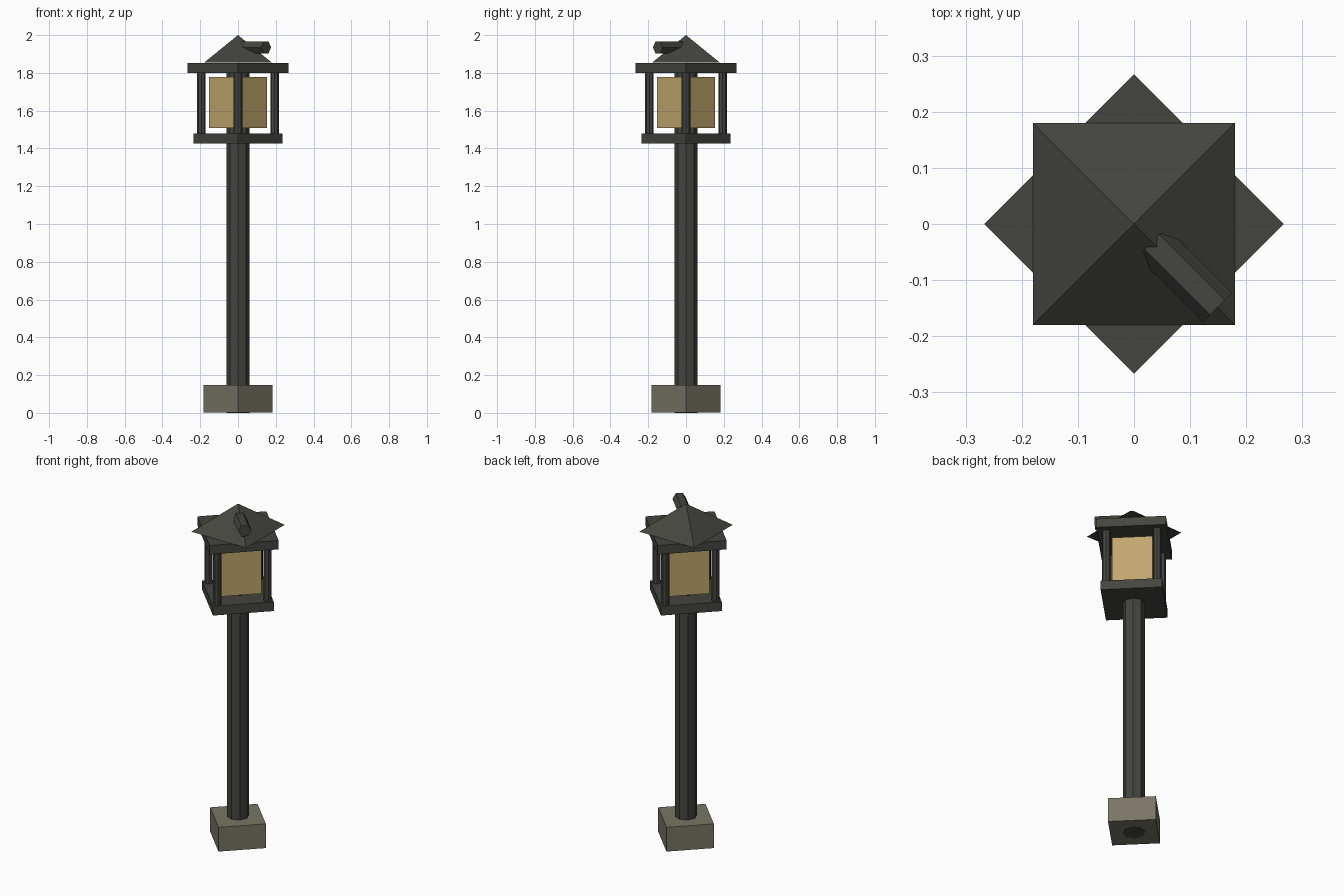
import bpy
import math
from mathutils import Vector

if "Cube" in bpy.data.objects:
    bpy.data.objects.remove(bpy.data.objects["Cube"])


def material(name, rgb):
    m = bpy.data.materials.new(name)
    m.diffuse_color = (*rgb, 1.0)
    m.use_nodes = True
    m.node_tree.nodes["Principled BSDF"].inputs["Base Color"].default_value = m.diffuse_color
    return m


IRON = material("dark iron", (0.058, 0.060, 0.050))
STONE = material("grey stone", (0.190, 0.180, 0.132))
GLASS = material("amber glass", (0.530, 0.385, 0.155))


def prism(name, sides, r1, r2, z0, z1, mat, xy=(0, 0), turn=0.0):
    """Upright prism, or a pyramid when r2 is 0; first corner at angle turn from +x."""
    verts, faces = [], []
    ring = [(math.cos(turn + math.tau * i / sides), math.sin(turn + math.tau * i / sides))
            for i in range(sides)]
    verts += [(xy[0] + r1 * c, xy[1] + r1 * s, z0) for c, s in ring]
    faces.append(list(range(sides))[::-1])
    if r2 > 0:
        verts += [(xy[0] + r2 * c, xy[1] + r2 * s, z1) for c, s in ring]
        faces.append(list(range(sides, 2 * sides)))
        faces += [[i, (i + 1) % sides, sides + (i + 1) % sides, sides + i] for i in range(sides)]
    else:
        verts.append((xy[0], xy[1], z1))
        faces += [[i, (i + 1) % sides, sides] for i in range(sides)]
    mesh = bpy.data.meshes.new(name)
    mesh.from_pydata(verts, [], faces)
    mesh.materials.append(mat)
    ob = bpy.data.objects.new(name, mesh)
    bpy.context.collection.objects.link(ob)
    return ob


# Stone foot, set corner-on to the front
prism("stone_base", 4, 0.183, 0.183, 0.003, 0.147, STONE)

# Octagonal pole running up through the lantern
prism("pole", 8, 0.06, 0.06, 0.0, 1.82, IRON)

# Lantern: floor, amber pane block, corner bars and top frame
prism("lantern_floor", 4, 0.235, 0.235, 1.425, 1.48, IRON)
prism("lantern_glass", 4, 0.153, 0.153, 1.507, 1.778, GLASS)
for i in range(4):
    a = i * math.pi / 2
    prism(f"corner_bar_{i + 1}", 8, 0.023, 0.023, 1.47, 1.81, IRON,
          (0.194 * math.cos(a), 0.194 * math.sin(a)))
prism("lantern_top_frame", 4, 0.267, 0.267, 1.80, 1.853, IRON)

# Pyramid roof, square to the axes
prism("roof", 4, 0.18 * math.sqrt(2), 0, 1.854, 2.0, IRON, turn=math.pi / 4)

# Short hexagonal peg lying outwards along the front right ridge
peg = prism("roof_peg", 6, 0.037, 0.037, 0.0, 0.165, IRON, turn=math.pi / 2)
peg.rotation_mode = 'QUATERNION'
peg.rotation_quaternion = Vector((1, -1, 0)).to_track_quat('Z', 'X')
# track X is vertical here, so corners at +-90 degrees lie sideways
peg.location = (0.032, -0.032, 1.935)
